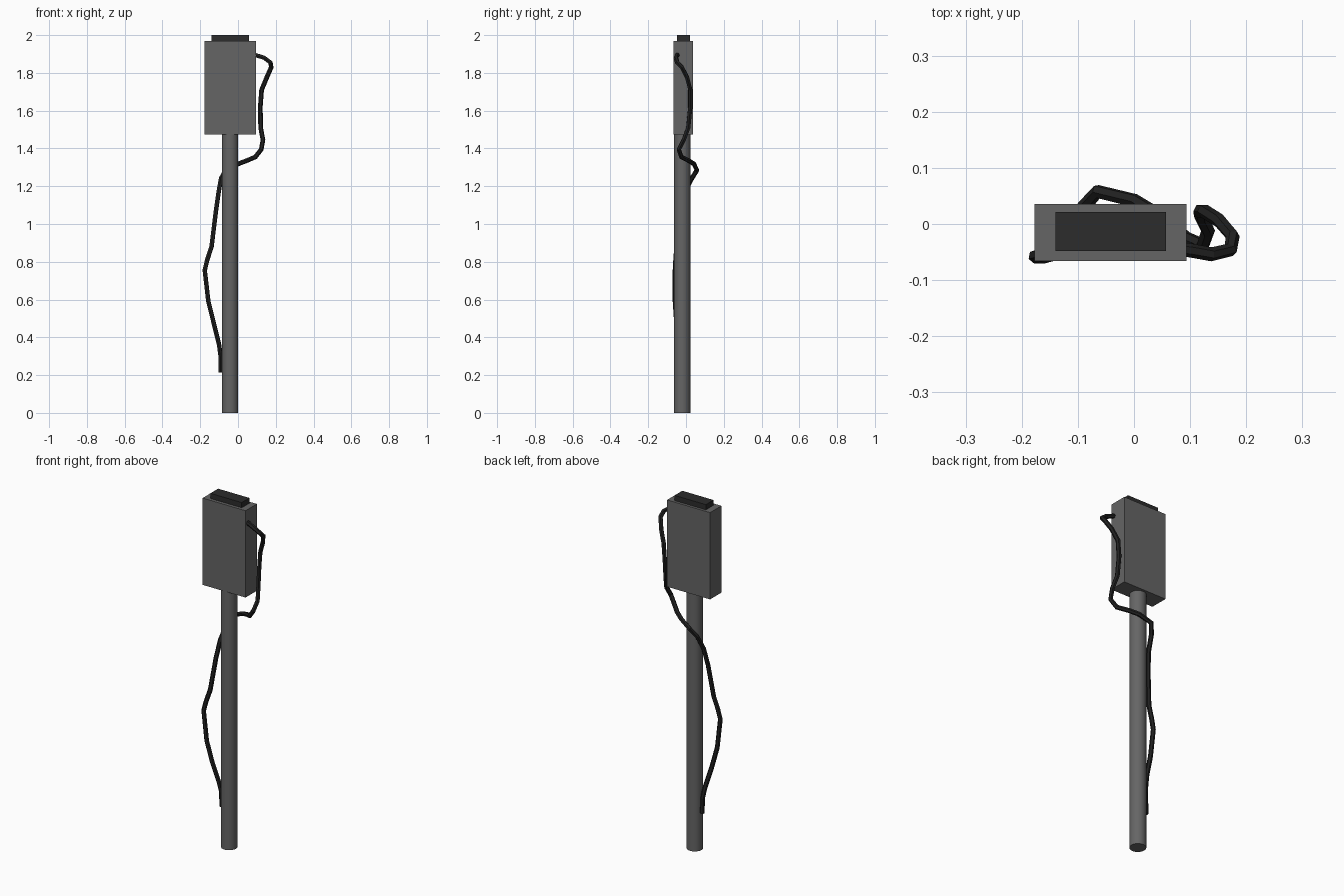
import bpy

if "Cube" in bpy.data.objects:
    bpy.data.objects.remove(bpy.data.objects["Cube"])


def box(name, x, y, z, color=None):
    """Axis-aligned box from min/max pairs."""
    lo_hi = (x, y, z)
    bpy.ops.mesh.primitive_cube_add(size=1, location=[sum(p) / 2 for p in lo_hi])
    ob = bpy.context.object
    ob.name = name
    ob.scale = [p[1] - p[0] for p in lo_hi]
    bpy.ops.object.transform_apply(location=False, rotation=False, scale=True)
    if color:
        ob.data.materials.append(color)
    return ob


def paint(name, value):
    mat = bpy.data.materials.new(name)
    mat.diffuse_color = (value, value, value, 1)
    mat.use_nodes = True
    mat.node_tree.nodes["Principled BSDF"].inputs["Base Color"].default_value = mat.diffuse_color
    return mat


grey = paint("housing_grey", 0.13)
black = paint("dark_plastic", 0.025)
rubber = paint("cable_rubber", 0.015)

# Round pole
bpy.ops.mesh.primitive_cylinder_add(vertices=24, radius=0.043, depth=1.5,
                                    location=(-0.042, -0.02, 0.75))
pole = bpy.context.object
pole.name = "pole"
pole.data.materials.append(grey)
bpy.ops.object.shade_smooth_by_angle()

# Housing and its top cap
box("housing", (-0.177, 0.094), (-0.066, 0.036), (1.475, 1.97), grey)
box("top_cap", (-0.14, 0.057), (-0.048, 0.021), (1.96, 2.0), black)

# Loose cable: leaves the housing side, wraps behind the pole, hangs on the left
path = [
    (0.08, -0.045, 1.897), (0.1, -0.047, 1.892), (0.138, -0.054, 1.88),
    (0.172, -0.046, 1.855), (0.176, -0.022, 1.83), (0.152, 0.006, 1.775),
    (0.125, 0.023, 1.71), (0.118, 0.023, 1.62), (0.12, 0.012, 1.51),
    (0.132, -0.012, 1.445), (0.123, -0.038, 1.395), (0.092, -0.025, 1.355),
    (0.045, 0.015, 1.335), (0.0, 0.042, 1.318), (-0.065, 0.058, 1.285),
    (-0.09, 0.03, 1.24), (-0.104, -0.01, 1.16), (-0.118, -0.03, 1.06),
    (-0.14, -0.05, 0.88), (-0.163, -0.055, 0.81), (-0.176, -0.058, 0.755),
    (-0.157, -0.058, 0.59), (-0.127, -0.05, 0.47), (-0.1, -0.03, 0.36),
    (-0.092, -0.018, 0.3), (-0.092, -0.015, 0.215),
]
curve = bpy.data.curves.new("cable", "CURVE")
curve.dimensions = "3D"
curve.bevel_depth = 0.0125
curve.bevel_resolution = 1
curve.use_fill_caps = True
spline = curve.splines.new("POLY")
spline.points.add(len(path) - 1)
for point, co in zip(spline.points, path):
    point.co = (*co, 1)
spline.use_smooth = False
cable = bpy.data.objects.new("cable", curve)
bpy.context.collection.objects.link(cable)
curve.materials.append(rubber)
